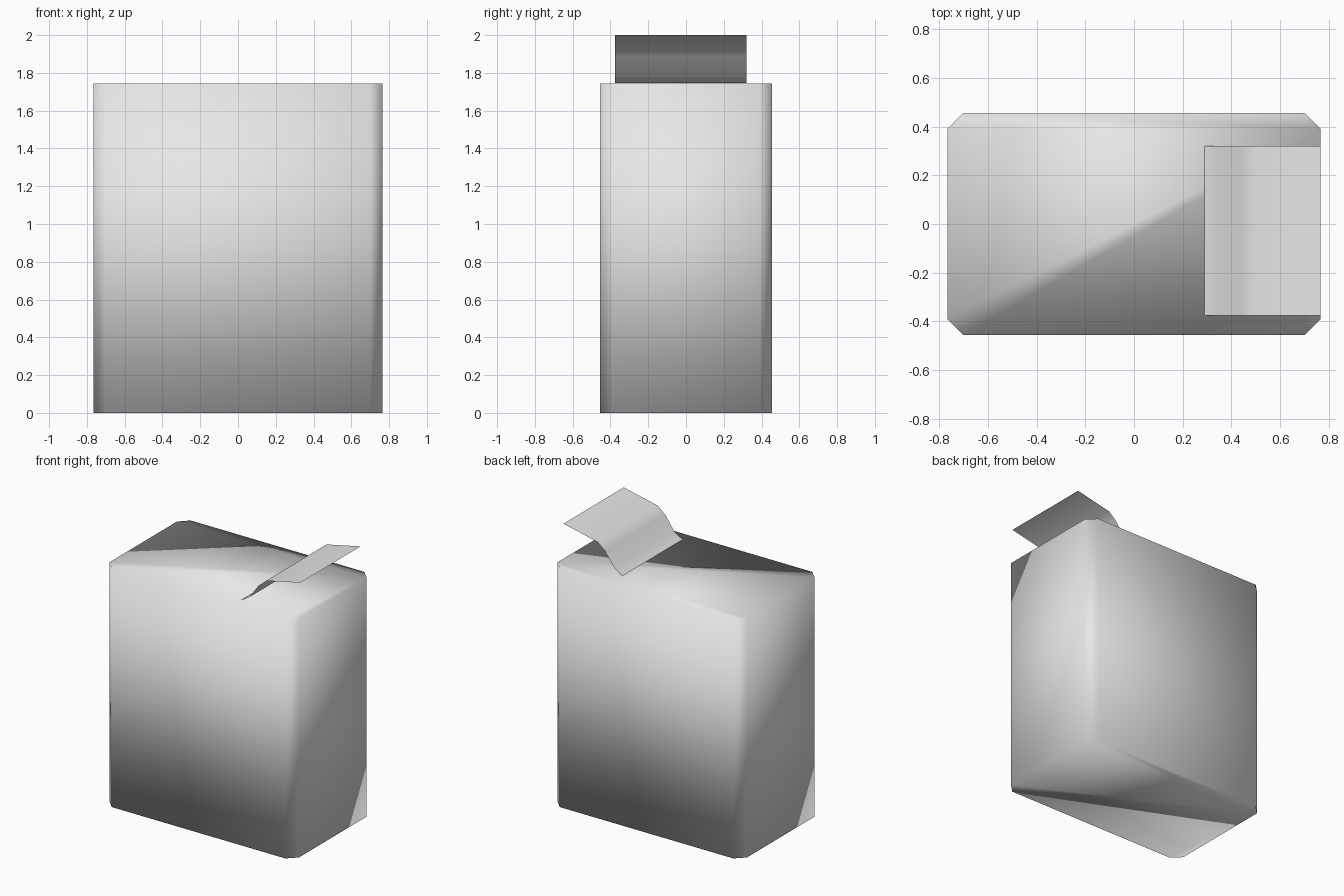
import bpy
import bmesh

old = bpy.data.objects.get("Cube")
if old:
    bpy.data.objects.remove(old, do_unlink=True)

# Plain grey carton
grey = bpy.data.materials.new("light_grey")
grey.use_nodes = True
grey.diffuse_color = (0.8, 0.8, 0.8, 1)
grey.node_tree.nodes["Principled BSDF"].inputs["Base Color"].default_value = grey.diffuse_color


def finish(name, bm):
    """Turn a bmesh into a smooth grey object."""
    mesh = bpy.data.meshes.new(name)
    bm.to_mesh(mesh)
    bm.free()
    for face in mesh.polygons:
        face.use_smooth = True
    mesh.materials.append(grey)
    obj = bpy.data.objects.new(name, mesh)
    bpy.context.collection.objects.link(obj)
    return obj


# Carton body: a chamfered rectangle extruded upwards, caps fanned from one corner
HALF_X, HALF_Y, CUT, HEIGHT = 0.766, 0.455, 0.065, 1.745
outline = []
for sx, sy in ((1, 1), (-1, 1), (-1, -1), (1, -1)):
    pair = [(sx * HALF_X, sy * (HALF_Y - CUT)), (sx * (HALF_X - CUT), sy * HALF_Y)]
    outline += pair if sx * sy > 0 else pair[::-1]

bm = bmesh.new()
bottom = [bm.verts.new((x, y, 0)) for x, y in outline]
top = [bm.verts.new((x, y, HEIGHT)) for x, y in outline]
n = len(outline)
for i in range(n):
    j = (i + 1) % n
    bm.faces.new((bottom[i], bottom[j], top[j], top[i]))
for ring, apex, flip in ((top, 0, False), (bottom, 3, True)):
    for k in range(1, n - 1):
        tri = [ring[apex], ring[(apex + k) % n], ring[(apex + k + 1) % n]]
        bm.faces.new(tri[::-1] if flip else tri)
finish("carton_body", bm)

# Opened paper flap: a thin sheet that follows a soft S-shaped profile
profile = [(0.29, 1.747), (0.355, 1.785), (0.43, 1.89), (0.49, 1.94), (0.766, 2.0)]
bm = bmesh.new()
rows = [[bm.verts.new((x, y, z)) for y in (-0.375, 0.32)] for x, z in profile]
for a, b in zip(rows, rows[1:]):
    bm.faces.new((a[0], b[0], b[1], a[1]))
finish("paper_flap", bm)
